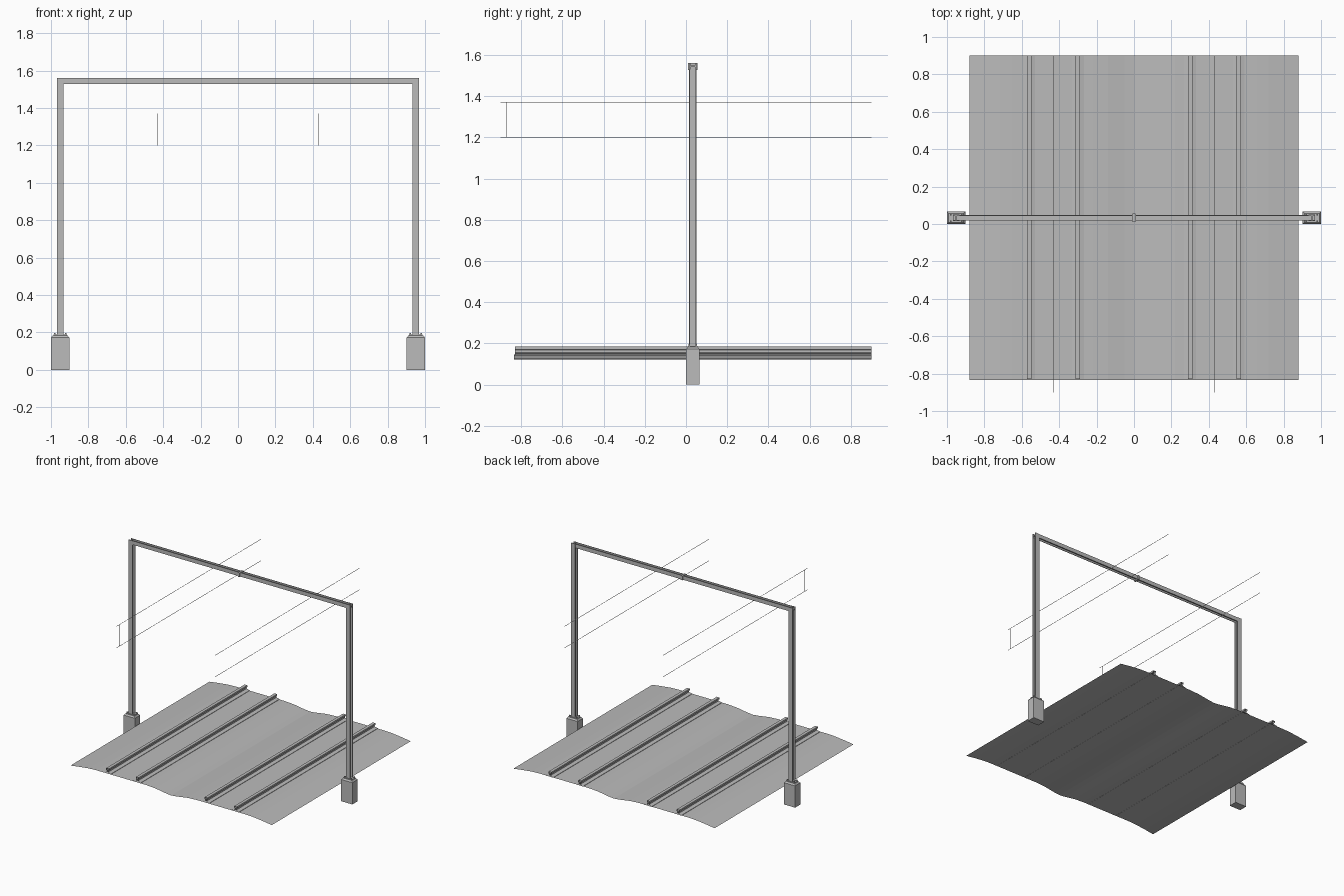
import bpy, bmesh
from mathutils import Vector

if "Cube" in bpy.data.objects:
    bpy.data.objects.remove(bpy.data.objects["Cube"])

YC = 0.033  # gantry plane


def material(name, v):
    m = bpy.data.materials.new(name)
    m.diffuse_color = (v, v, v, 1)
    m.use_nodes = True
    m.node_tree.nodes["Principled BSDF"].inputs["Base Color"].default_value = m.diffuse_color
    return m


GREY = material("plain grey", 0.5)


def finish(name, bm):
    bmesh.ops.recalc_face_normals(bm, faces=bm.faces)
    me = bpy.data.meshes.new(name)
    bm.to_mesh(me)
    bm.free()
    me.materials.append(GREY)
    ob = bpy.data.objects.new(name, me)
    bpy.context.collection.objects.link(ob)
    return ob


def add_box(bm, lo, hi, inset=0.0):
    # box, optionally narrowed at the top
    (a, b, c), (d, e, f) = lo, hi
    i = inset
    pts = [(a, b, c), (d, b, c), (d, e, c), (a, e, c),
           (a + i, b + i, f), (d - i, b + i, f), (d - i, e - i, f), (a + i, e - i, f)]
    v = [bm.verts.new(p) for p in pts]
    for q in ((3, 2, 1, 0), (4, 5, 6, 7), (0, 1, 5, 4), (1, 2, 6, 5), (2, 3, 7, 6), (3, 0, 4, 7)):
        bm.faces.new([v[k] for k in q])


def box(name, lo, hi):
    bm = bmesh.new()
    add_box(bm, lo, hi)
    return finish(name, bm)


def extrude(name, profile, place, start, end, closed=True, caps=True):
    # sweep a 2D profile between two positions along one axis
    bm = bmesh.new()
    A = [bm.verts.new(place(p, start)) for p in profile]
    B = [bm.verts.new(place(p, end)) for p in profile]
    n = len(profile)
    for i in range(n if closed else n - 1):
        j = (i + 1) % n
        bm.faces.new((A[i], A[j], B[j], B[i]))
    if closed and caps:
        bm.faces.new(A)
        bm.faces.new(B)
    return finish(name, bm)


# H-shaped steel section: u across, v along y, flanges facing front and back
def h_section(w, t, web):
    return [(-w, -w), (w, -w), (w, -w + t), (web, -w + t), (web, w - t), (w, w - t),
            (w, w), (-w, w), (-w, w - t), (-web, w - t), (-web, -w + t), (-w, -w + t)]


# ballast bed: two gentle humps, as one open sheet
half = [(0.0, 0.123), (0.05, 0.128), (0.14, 0.142), (0.22, 0.147), (0.43, 0.147),
        (0.655, 0.147), (0.72, 0.144), (0.80, 0.135), (0.88, 0.124)]
bed = [(-x, z) for x, z in reversed(half[1:])] + half
ob = extrude("ballast_bed", bed, lambda p, y: (p[0], y, p[1]), -0.835, 0.9, closed=False)
if ob.data.polygons[0].normal.z < 0:
    ob.data.flip_normals()

# rails
rail = [(-0.032, 0.146), (0.032, 0.146), (0.032, 0.150), (0.005, 0.156), (0.005, 0.168),
        (0.012, 0.171), (0.012, 0.184), (-0.012, 0.184), (-0.012, 0.171),
        (-0.005, 0.168), (-0.005, 0.156), (-0.032, 0.150)]
for i, cx in enumerate((-0.56, -0.30, 0.30, 0.56)):
    extrude(f"rail_{i + 1}", rail, lambda p, y: (cx + p[0], y, p[1]), -0.83, 0.9, caps=False)

for side, s in (("left", -1), ("right", 1)):
    # concrete footing with bevelled top, base plate and bolts
    cx = 0.951 * s
    bm = bmesh.new()
    add_box(bm, (cx - 0.049, YC - 0.033, 0), (cx + 0.049, YC + 0.033, 0.172))
    add_box(bm, (cx - 0.049, YC - 0.033, 0.172), (cx + 0.049, YC + 0.033, 0.183), 0.009)
    finish(f"{side}_footing", bm)
    bm = bmesh.new()
    add_box(bm, (cx - 0.036, YC - 0.023, 0.183), (cx + 0.036, YC + 0.023, 0.188))
    for dx in (-0.029, 0.029):
        for dy in (-0.017, 0.017):
            add_box(bm, (cx + dx - 0.004, YC + dy - 0.004, 0.188),
                    (cx + dx + 0.004, YC + dy + 0.004, 0.197))
    finish(f"{side}_base_plate", bm)
    # gantry post
    extrude(f"{side}_post", h_section(0.0175, 0.005, 0.003),
            lambda p, z: (cx + p[0], YC + p[1], z), 0.188, 1.56)

    # overhead wires with the end dropper
    wx, r = 0.43 * s, 0.001
    for nm, z in (("contact", 1.20), ("carrier", 1.37)):
        box(f"{side}_{nm}_wire", (wx - r, -0.9, z - r), (wx + r, 0.9, z + r))
    box(f"{side}_dropper", (wx - r, -0.87 - r, 1.20), (wx + r, -0.87 + r, 1.37))

# cross beam and its centre joint
extrude("cross_beam", h_section(0.0155, 0.005, 0.003),
        lambda p, x: (x, YC + p[1], 1.5445 + p[0]), -0.968, 0.968)
box("beam_joint", (-0.007, YC - 0.023, 1.527), (0.007, YC + 0.023, 1.561))
